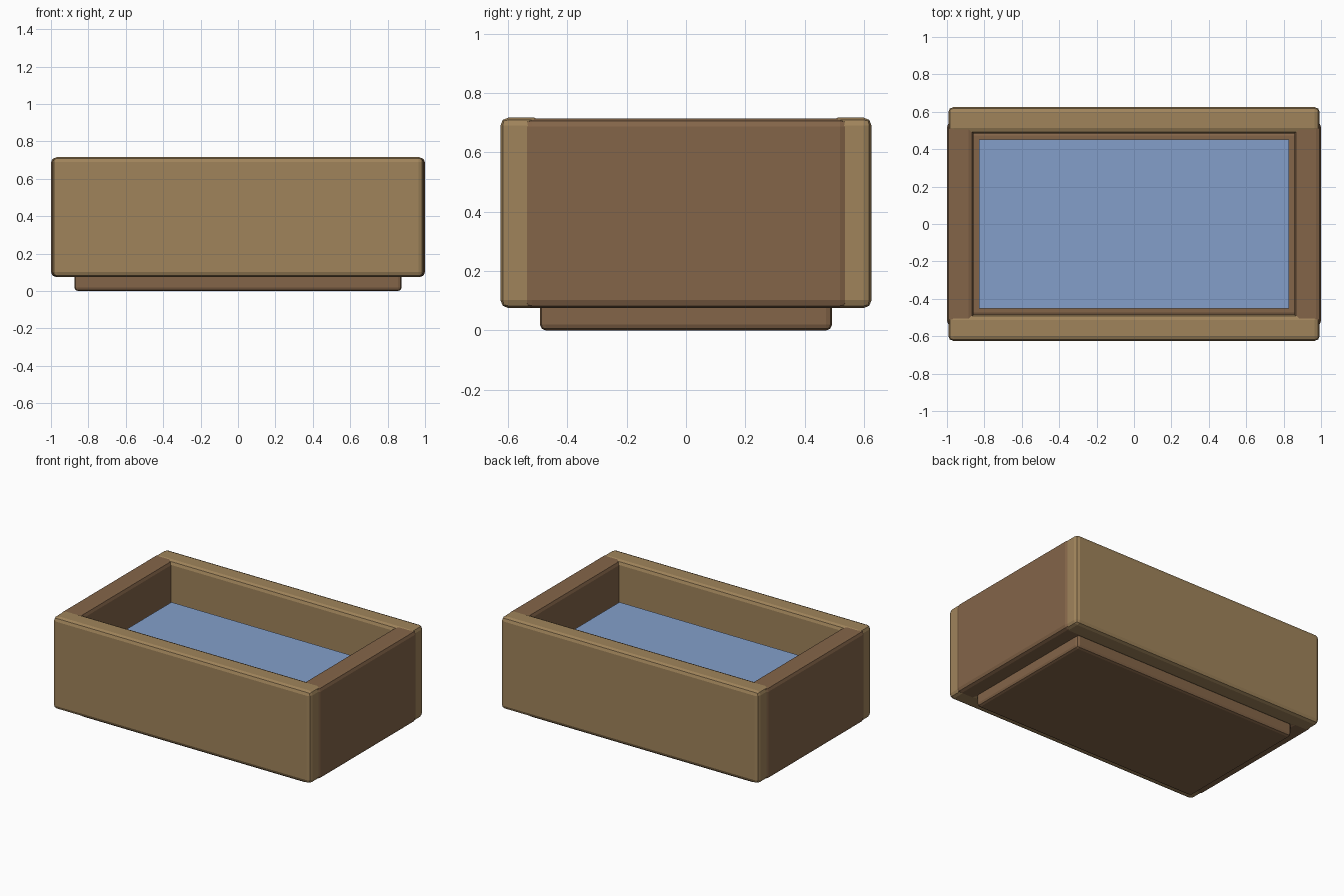
import bpy

if "Cube" in bpy.data.objects:
    bpy.data.objects.remove(bpy.data.objects["Cube"])


def material(name, rgb):
    m = bpy.data.materials.new(name)
    m.diffuse_color = (*rgb, 1.0)
    m.use_nodes = True
    m.node_tree.nodes["Principled BSDF"].inputs["Base Color"].default_value = m.diffuse_color
    return m


tan = material("light_wood", (0.352, 0.231, 0.105))
brown = material("dark_wood", (0.231, 0.130, 0.066))
blue = material("water_blue", (0.227, 0.347, 0.591))


def box(name, lo, hi, mat, bevel=0.0):
    """Box between two corners, with optional rounded edges."""
    center = [(a + b) / 2 for a, b in zip(lo, hi)]
    bpy.ops.mesh.primitive_cube_add(size=1, location=center)
    ob = bpy.context.object
    ob.name = name
    ob.scale = [b - a for a, b in zip(lo, hi)]
    bpy.ops.object.transform_apply(location=False, rotation=False, scale=True)
    ob.data.materials.append(mat)
    if bevel:
        mod = ob.modifiers.new("rounded_edges", "BEVEL")
        mod.width = bevel
        mod.segments = 2
    return ob


# Long planks at the front and back
for name, s in (("front_plank", -1), ("back_plank", 1)):
    y = sorted((s * 0.485, s * 0.625))
    box(name, (-0.993, y[0], 0.075), (0.993, y[1], 0.717), tan, 0.027)

# Short planks at the ends, overlapping the long ones
for name, s in (("left_plank", -1), ("right_plank", 1)):
    x = sorted((s * 0.857, s * 1.0))
    box(name, (x[0], -0.545, 0.075), (x[1], 0.545, 0.714), brown, 0.027)

# Recessed base under the planks
box("base", (-0.875, -0.492, 0.0), (0.875, 0.492, 0.14), brown, 0.02)

# Water filling the basin, with a narrow gap to the walls
box("water", (-0.83, -0.453, 0.13), (0.83, 0.453, 0.45), blue)
